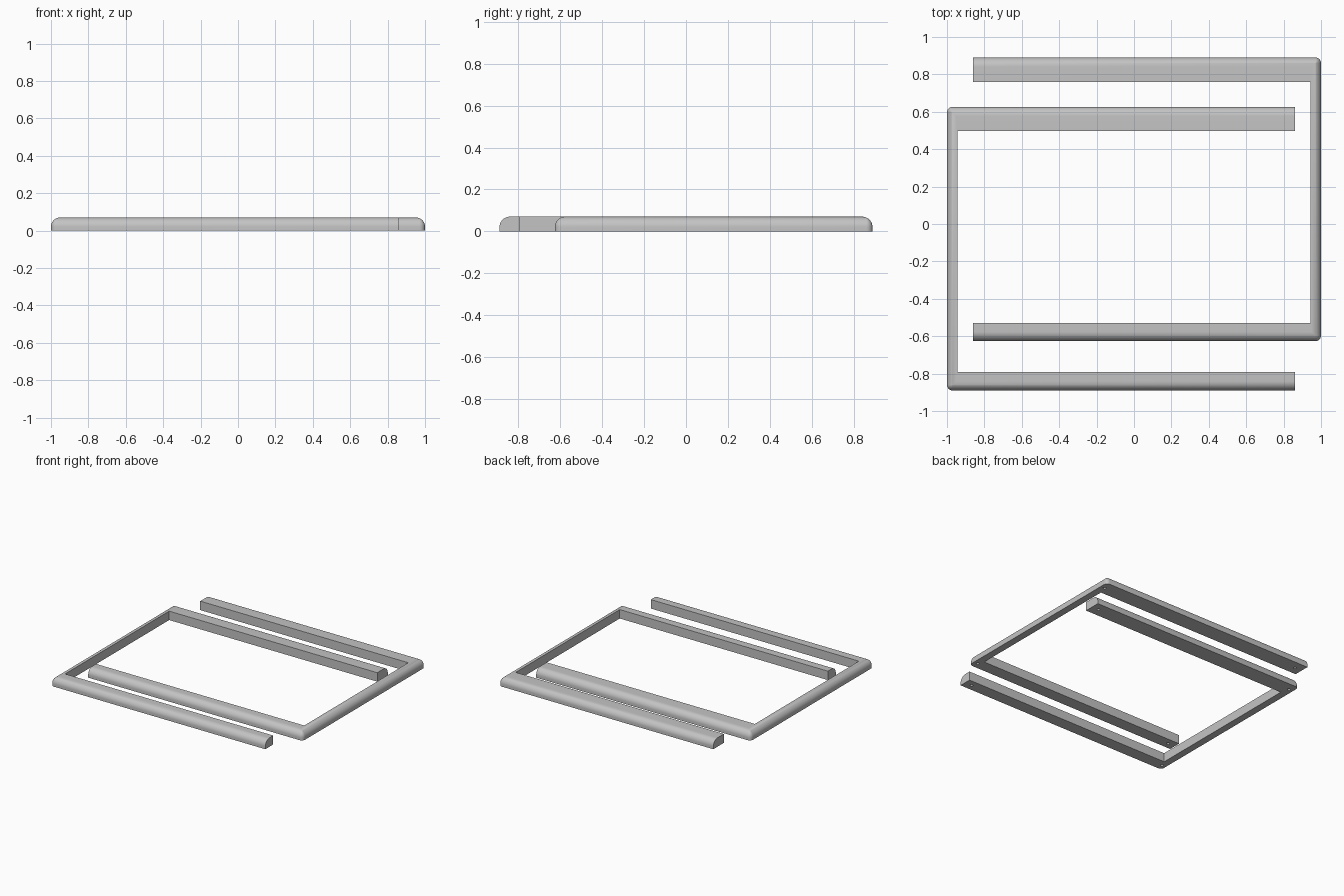
import bpy, bmesh, math
from mathutils import Vector

if "Cube" in bpy.data.objects:
    bpy.data.objects.remove(bpy.data.objects["Cube"])

HEIGHT, ROUND, CORNER = 0.07, 0.05, 0.03   # bar height, top rounding, plan corner radius
OPEN_X, SIDE_X = 0.86, -1.0                # open ends and outer side
FRONT_Y, BACK_Y = -0.89, 0.626             # outer front and back
FRONT_W, BACK_W, SIDE_W = 0.098, 0.13, 0.056

grey = bpy.data.materials.new("grey")
grey.diffuse_color = (0.55, 0.55, 0.55, 1)
grey.use_nodes = True
grey.node_tree.nodes["Principled BSDF"].inputs["Base Color"].default_value = grey.diffuse_color


def outer_path(d):
    """Outer U line moved inward by d, with rounded plan corners."""
    r = max(CORNER - d, 0)
    pts = [(OPEN_X, FRONT_Y + d)]
    for cy, start in ((FRONT_Y + d + r, 270), (BACK_Y - d - r, 180)):
        for i in range(9):
            a = math.radians(start - i * 90 / 8)
            pts.append((SIDE_X + d + r + r * math.cos(a), cy + r * math.sin(a)))
    return pts + [(OPEN_X, BACK_Y - d)]


def inner_path():
    x, f, b = SIDE_X + SIDE_W, FRONT_Y + FRONT_W, BACK_Y - BACK_W
    return [(OPEN_X, f)] + [(x, f)] * 9 + [(x, b)] * 9 + [(OPEN_X, b)]


def finish(bm, name):
    bmesh.ops.recalc_face_normals(bm, faces=bm.faces)
    mesh = bpy.data.meshes.new(name)
    bm.to_mesh(mesh)
    bm.free()
    mesh.materials.append(grey)
    ob = bpy.data.objects.new(name, mesh)
    bpy.context.collection.objects.link(ob)
    return ob


def u_frame(name, sx, dy):
    # rails of the cross-section: bottom, straight wall, rounded edge, inner wall
    rails = [(outer_path(0), 0)]
    for i in range(13):
        a = math.radians(i * 90 / 12)
        rails.append((outer_path(ROUND * (1 - math.cos(a))),
                      HEIGHT - ROUND + ROUND * math.sin(a)))
    rails += [(inner_path(), HEIGHT), (inner_path(), 0)]
    bm = bmesh.new()
    grid = [[bm.verts.new((sx * x, y + dy, z)) for x, y in path] for path, z in rails]
    for k, row in enumerate(grid):
        nxt = grid[(k + 1) % len(grid)]
        for j in range(len(row) - 1):
            bm.faces.new((row[j], row[j + 1], nxt[j + 1], nxt[j]))
    for j in (0, -1):
        bm.faces.new([row[j] for row in grid])
    bmesh.ops.remove_doubles(bm, verts=bm.verts, dist=1e-5)
    frame = finish(bm, name)

    # blind screw holes in the underside
    bm = bmesh.new()
    for x in (-0.965, 0.8):
        for y in (FRONT_Y + FRONT_W / 2, BACK_Y - BACK_W / 2):
            made = bmesh.ops.create_cone(bm, cap_ends=True, segments=16,
                                         radius1=0.011, radius2=0.011, depth=0.07)
            bmesh.ops.translate(bm, verts=made["verts"], vec=Vector((sx * x, y + dy, 0)))
    cutter = finish(bm, name + "_hole_cutter")
    cutter.hide_render = True
    cutter.hide_viewport = True
    cut = frame.modifiers.new("screw_holes", "BOOLEAN")
    cut.operation = "DIFFERENCE"
    cut.solver = "EXACT"
    cut.object = cutter

    # smooth rounded edge, sharp flat walls
    bpy.ops.object.select_all(action="DESELECT")
    frame.select_set(True)
    bpy.context.view_layer.objects.active = frame
    bpy.ops.object.shade_smooth_by_angle(angle=math.radians(30))


u_frame("left_frame", 1, 0)
u_frame("right_frame", -1, 0.264)
